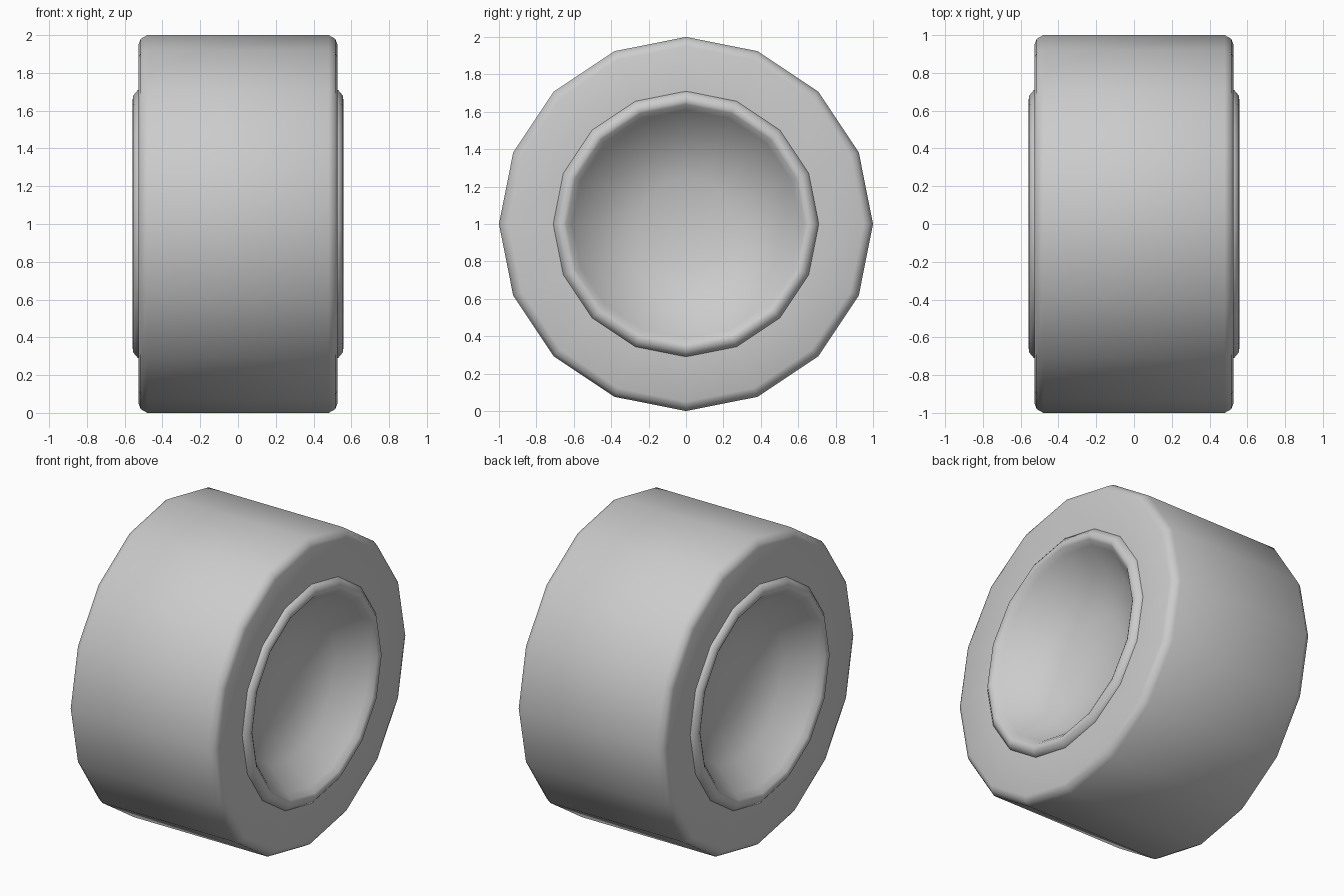
import bpy, bmesh, math
from mathutils import Matrix, Vector

cube = bpy.data.objects.get("Cube")
if cube:
    bpy.data.objects.remove(cube)

SIDES = 16
grey = bpy.data.materials.new("plain grey")
grey.use_nodes = True
colour = (0.6, 0.6, 0.6, 1)
grey.diffuse_color = colour
grey.node_tree.nodes["Principled BSDF"].inputs["Base Color"].default_value = colour


def lathe(name, half, angle):
    """Spin a mirrored (x, radius) half profile round the x axis."""
    profile = half + [(-x, r) for x, r in reversed(half)]
    bm = bmesh.new()
    verts = [bm.verts.new((x, 0, r)) for x, r in profile]
    edges = [bm.edges.new(pair) for pair in zip(verts, verts[1:])]
    bmesh.ops.spin(bm, geom=verts + edges, cent=(0, 0, 0), axis=(1, 0, 0),
                   angle=math.tau, steps=SIDES, use_merge=True)
    bmesh.ops.remove_doubles(bm, verts=bm.verts[:], dist=0.0005)
    bmesh.ops.recalc_face_normals(bm, faces=bm.faces[:])
    bmesh.ops.translate(bm, verts=bm.verts[:], vec=(0, 0, 1))
    mesh = bpy.data.meshes.new(name)
    bm.to_mesh(mesh)
    bm.free()
    mesh.materials.append(grey)
    obj = bpy.data.objects.new(name, mesh)
    bpy.context.collection.objects.link(obj)
    bpy.ops.object.select_all(action="DESELECT")
    obj.select_set(True)
    bpy.context.view_layer.objects.active = obj
    bpy.ops.object.shade_smooth_by_angle(angle=math.radians(angle))
    return obj


# Broad tyre with softened shoulders
lathe("tyre", [(0.50, 0.66), (0.527, 0.68), (0.527, 0.95), (0.515, 0.98), (0.48, 1.0)], 50)

# Raised lip and dished hub, one on each side
lathe("hub", [(0.26, 0), (0.29, 0.25), (0.36, 0.48), (0.52, 0.61), (0.55, 0.64),
              (0.558, 0.655), (0.555, 0.68), (0.53, 0.71), (0.49, 0.71)], 60)
